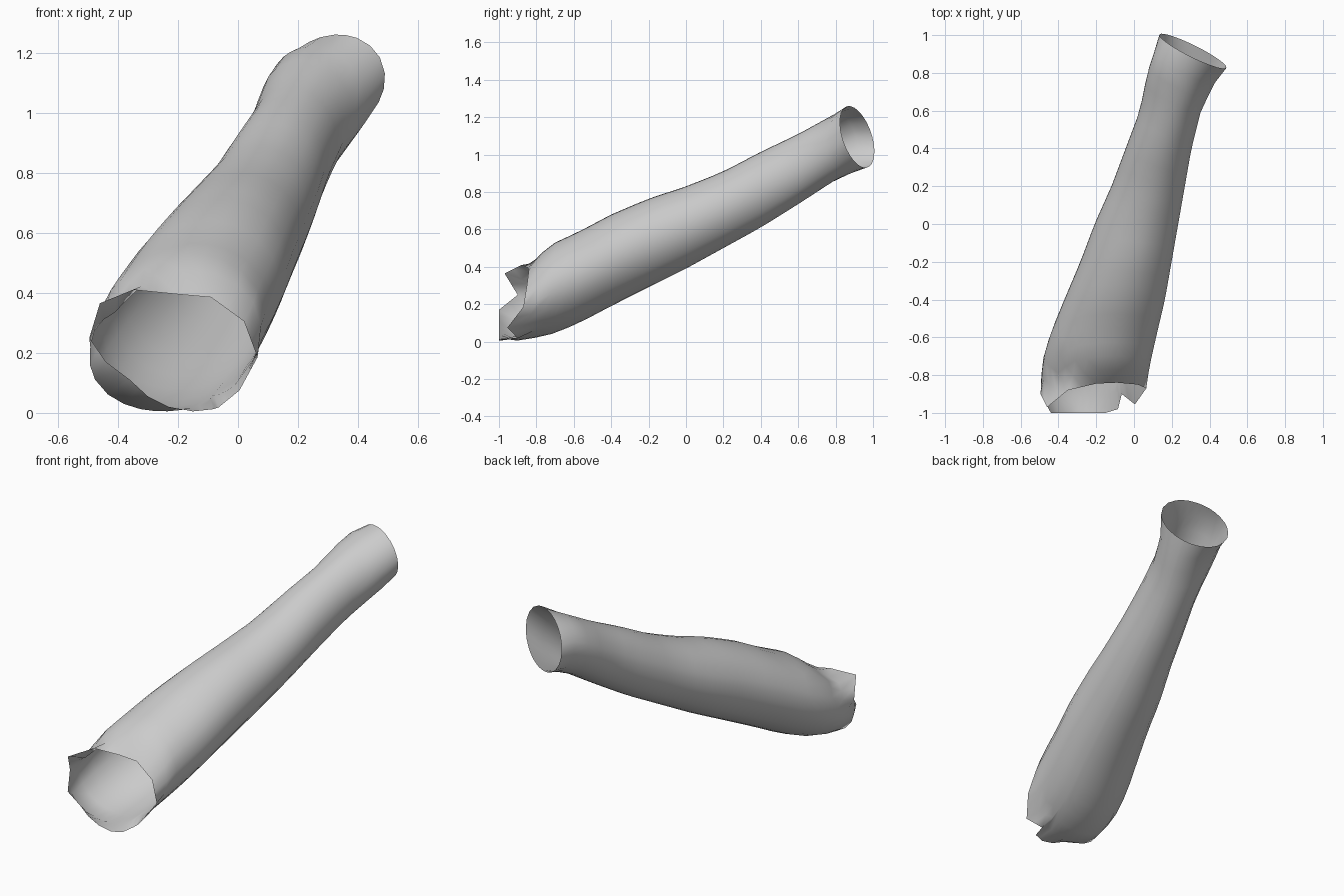
import bpy, bmesh
from math import sin, cos, atan2

if "Cube" in bpy.data.objects:
    bpy.data.objects.remove(bpy.data.objects["Cube"])

# Silhouette profile: y, left x, right x, bottom z, top z
PROFILE = [
    (-1.00, -0.46, 0.03, 0.005, 0.38), (-0.90, -0.495, 0.06, 0.005, 0.40),
    (-0.83, -0.495, 0.07, 0.015, 0.43), (-0.70, -0.48, 0.095, 0.045, 0.53),
    (-0.57, -0.44, 0.125, 0.10, 0.59), (-0.40, -0.37, 0.165, 0.19, 0.68),
    (-0.20, -0.285, 0.20, 0.29, 0.765), (0.00, -0.21, 0.235, 0.39, 0.83),
    (0.20, -0.12, 0.27, 0.50, 0.91), (0.40, -0.045, 0.305, 0.61, 1.015),
    (0.60, 0.03, 0.355, 0.735, 1.11), (0.80, 0.07, 0.455, 0.865, 1.22),
    (1.00, 0.135, 0.56, 0.95, 1.32)]

# Ragged edge of the wide opening
RIM = [
    (0.065, -0.87, 0.185), (0.02, -0.85, 0.305), (-0.09, -0.84, 0.385),
    (-0.20, -0.845, 0.395), (-0.35, -0.88, 0.41), (-0.46, -0.97, 0.365),
    (-0.495, -0.90, 0.25), (-0.44, -1.0, 0.17), (-0.36, -1.0, 0.11),
    (-0.30, -1.0, 0.055), (-0.23, -1.0, 0.02), (-0.15, -1.0, 0.005),
    (-0.085, -0.98, 0.012), (-0.065, -0.90, 0.018), (0.005, -0.955, 0.075)]
SKEW = 0.12
RINGS = 22


def section(y):
    """Centre and half sizes of the slice at y."""
    for p, q in zip(PROFILE, PROFILE[1:]):
        if y <= q[0]:
            break
    f = (y - p[0]) / (q[0] - p[0])
    xl, xr, zb, zt = (a + (b - a) * f for a, b in zip(p[1:], q[1:]))
    return (xl + xr) / 2, (xr - xl) / 2, (zb + zt) / 2, (zt - zb) / 2


# Subdivide the ragged edge
rim = []
for p, q in zip(RIM, RIM[1:] + RIM[:1]):
    rim += [p, tuple((a + b) / 2 for a, b in zip(p, q))]

# Loft columns from the ragged edge to the tilted round end
bm = bmesh.new()
columns = []
for x, y, z in rim:
    c = (x + 0.215) / 0.28
    s = ((z - 0.205) / 0.2 - c * sin(SKEW)) / cos(SKEW)
    a = atan2(s, c)
    dx, dz = 0.178 * cos(a), 0.165 * sin(a + SKEW)
    end = (0.312 + dx, 0.915 - 0.46 * dx - 0.21 * dz, 1.095 + dz)
    col = [bm.verts.new((x, y, z))]
    for i in range(1, RINGS):
        t = i / RINGS
        # even out the ragged start over the first rings
        straight = -0.92 + (end[1] + 0.92) * t
        yy = straight + (y + 0.92) * (1 - t) ** 3
        cx, hx, cz, hz = section(yy)
        col.append(bm.verts.new((cx + hx * cos(a), yy, cz + hz * sin(a + SKEW))))
    col.append(bm.verts.new(end))
    columns.append(col)

for u, v in zip(columns, columns[1:] + columns[:1]):
    for i in range(RINGS):
        bm.faces.new((u[i], u[i + 1], v[i + 1], v[i]))

bm.normal_update()
# Point the faces outward
mid = [f for f in bm.faces if abs(f.calc_center_median().y) < 0.1]
if sum(f.normal.z * (f.calc_center_median().z - 0.61) for f in mid) < 0:
    bmesh.ops.reverse_faces(bm, faces=bm.faces)

mesh = bpy.data.meshes.new("sleeve")
bm.to_mesh(mesh)
bm.free()
mesh.polygons.foreach_set("use_smooth", [True] * len(mesh.polygons))
sleeve = bpy.data.objects.new("sleeve", mesh)
bpy.context.collection.objects.link(sleeve)
